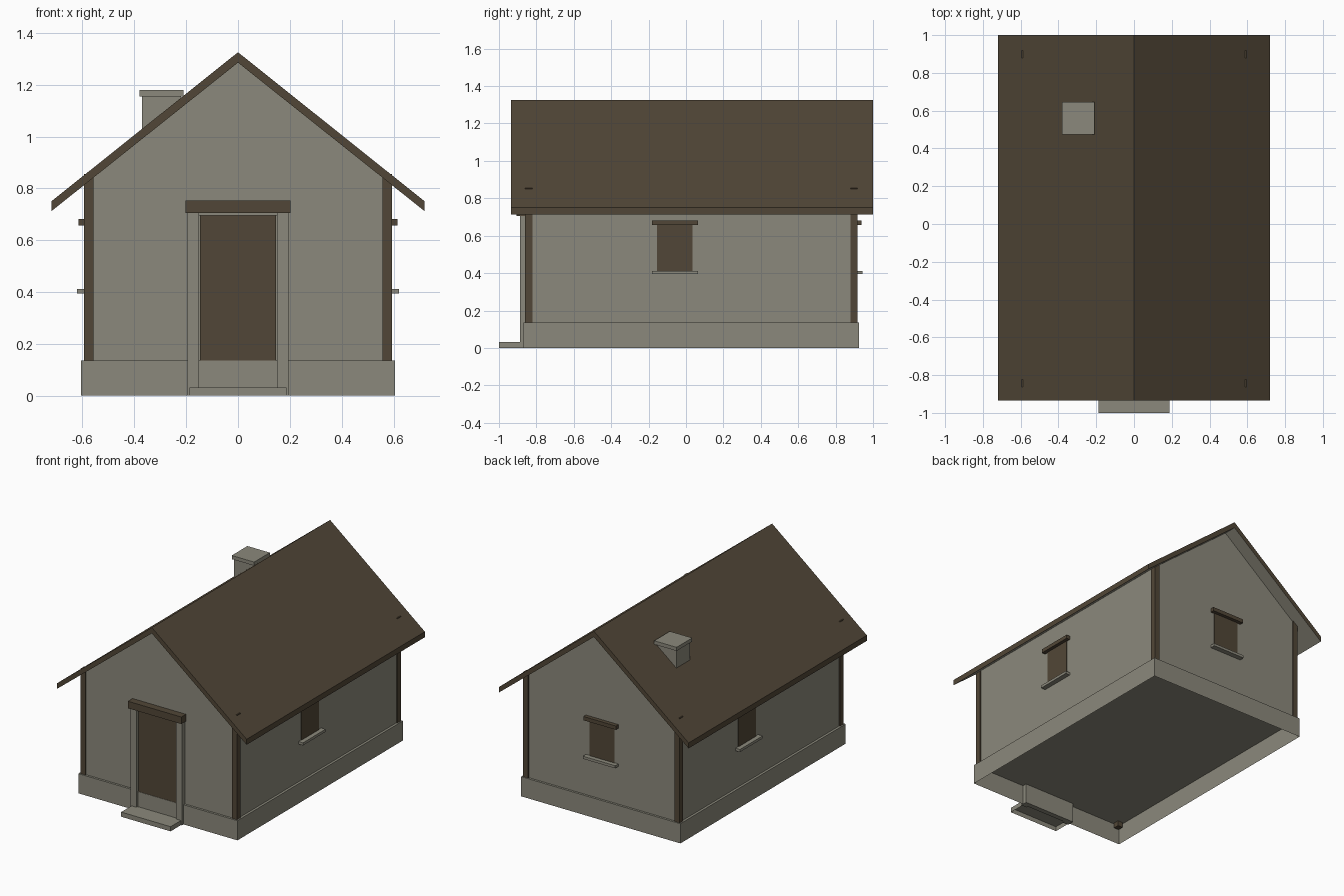
import bpy
import bmesh

cube = bpy.data.objects.get("Cube")
if cube:
    bpy.data.objects.remove(cube, do_unlink=True)


def material(name, rgb):
    mat = bpy.data.materials.new(name)
    mat.use_nodes = True
    mat.diffuse_color = (*rgb, 1)
    mat.node_tree.nodes["Principled BSDF"].inputs["Base Color"].default_value = (*rgb, 1)
    return mat


STONE = material("warm grey stone", (0.26, 0.25, 0.20))
WOOD = material("dark brown wood", (0.083, 0.062, 0.038))


def finish(name, bm, *mats):
    mesh = bpy.data.meshes.new(name)
    bm.to_mesh(mesh)
    bm.free()
    for mat in mats:
        mesh.materials.append(mat)
    obj = bpy.data.objects.new(name, mesh)
    bpy.context.collection.objects.link(obj)
    return obj


def box(name, x, y, z, mat, open_bottom=False):
    """Box spanning the given (low, high) range on each axis."""
    bm = bmesh.new()
    bmesh.ops.create_cube(bm, size=1)
    for v in bm.verts:
        v.co = [low + (c + 0.5) * (high - low) for c, (low, high) in zip(v.co, (x, y, z))]
    if open_bottom:
        bm.normal_update()
        down = [f for f in bm.faces if f.normal.z < -0.5]
        bmesh.ops.delete(bm, geom=down, context="FACES_ONLY")
    return finish(name, bm, mat)


def prism(profile, y0, y1):
    """Extrude an x-z profile along y."""
    bm = bmesh.new()
    face = bm.faces.new([bm.verts.new((x, y0, z)) for x, z in profile])
    ext = bmesh.ops.extrude_face_region(bm, geom=[face])["geom"]
    verts = [g for g in ext if isinstance(g, bmesh.types.BMVert)]
    bmesh.ops.translate(bm, verts=verts, vec=(0, y1 - y0, 0))
    bmesh.ops.recalc_face_normals(bm, faces=bm.faces)
    return bm


def both(value):
    return (-value, value)


# Hollow plinth and gabled walls
box("plinth", both(0.605), (-0.87, 0.925), (0, 0.135), STONE, open_bottom=True)
wall = 0.588
eave = 0.825
finish("walls", prism([(-wall, 0.135), (wall, 0.135), (wall, eave), (0, 1.295), (-wall, eave)],
                      -0.855, 0.91), STONE)

# Roof slab: wooden top and edges, pale underside
bm = prism([(-0.72, 0.712), (0, 1.285), (0.72, 0.712), (0.72, 0.75), (0, 1.325), (-0.72, 0.75)],
           -0.935, 1.0)
for f in bm.faces:
    f.material_index = int(f.normal.z < -0.5)
finish("roof", bm, WOOD, STONE)

# Corner posts
for side, sx in (("right", -1), ("left", 1)):
    for end, y in (("front", (-0.862, -0.822)), ("back", (0.88, 0.918))):
        box(f"{end}_{side}_post", sorted((sx * 0.557, sx * 0.595)), y, (0.1, 0.855), WOOD)

# Doorway
box("door", both(0.147), (-0.872, -0.84), (0.135, 0.697), WOOD)
box("door_threshold", both(0.152), (-0.874, -0.84), (0, 0.135), STONE)
for side, sx in (("right", -1), ("left", 1)):
    box(f"{side}_door_jamb", sorted((sx * 0.15, sx * 0.195)), (-0.888, -0.84), (0, 0.705), STONE)
box("door_head", both(0.15), (-0.88, -0.84), (0.695, 0.706), STONE)
box("door_lintel", both(0.203), (-0.905, -0.84), (0.705, 0.753), WOOD)
box("door_step", both(0.188), (-1.0, -0.875), (0, 0.032), STONE, open_bottom=True)


# Windows: pane, lintel and sill, placed on a wall by centre and outward direction
def window(name, axis, sign, face, centre):
    parts = (("pane", 0.095, 0.004, (0.405, 0.66), WOOD),
             ("lintel", 0.123, 0.027, (0.656, 0.682), WOOD),
             ("sill", 0.123, 0.034, (0.394, 0.412), STONE))
    for part, half, depth, z, mat in parts:
        along = (centre - half, centre + half)
        out = sorted((sign * (face - 0.03), sign * (face + depth)))
        x, y = (out, along) if axis == "x" else (along, out)
        box(f"{name}_window_{part}", x, y, z, mat)


window("left", "x", 1, wall, -0.06)
window("right", "x", -1, wall, 0.18)
window("back", "y", 1, 0.91, 0)

# Chimney
box("chimney", (-0.37, -0.22), (0.487, 0.633), (0.95, 1.16), STONE)
box("chimney_cap", (-0.38, -0.21), (0.475, 0.645), (1.155, 1.18), STONE)
